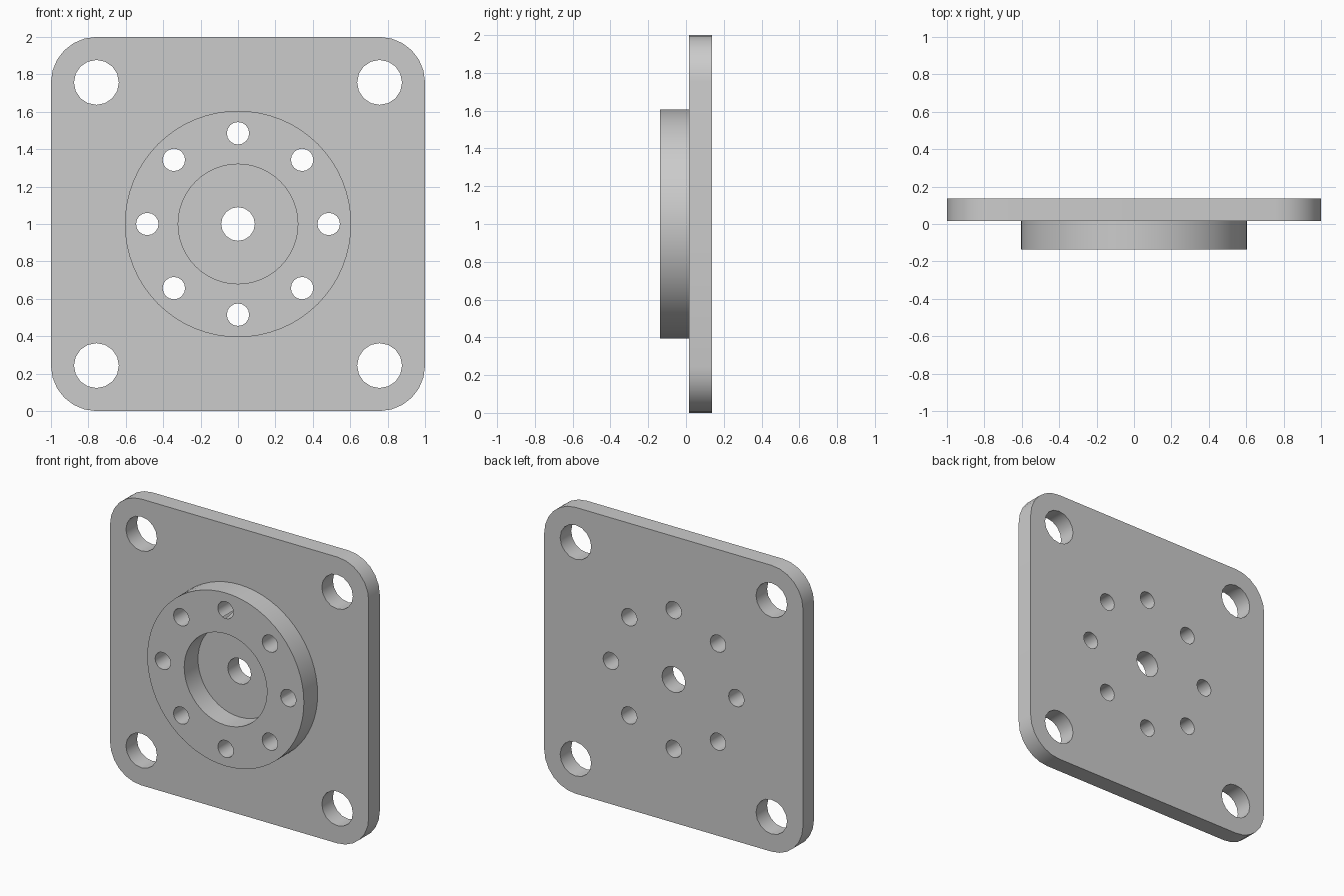
import bpy
import math
from mathutils import Matrix

if "Cube" in bpy.data.objects:
    bpy.data.objects.remove(bpy.data.objects["Cube"], do_unlink=True)

FRONT, SEAM, BACK = -0.137, 0.015, 0.137   # depth layers along y
CENTRE_Z = 1.0
BOLT_R = 0.485                             # bolt circle radius
CORNER = 0.757                             # corner hole offset

grey = bpy.data.materials.new("plain grey")
grey.use_nodes = True
grey.diffuse_color = (0.6, 0.6, 0.6, 1)
grey.node_tree.nodes["Principled BSDF"].inputs["Base Color"].default_value = (0.6, 0.6, 0.6, 1)


def disc(name, radius, y0, y1, sides, x=0, z=0):
    """Cylinder lying along y between two depths."""
    bpy.ops.mesh.primitive_cylinder_add(vertices=sides, radius=radius, depth=y1 - y0)
    ob = bpy.context.object
    ob.name = name
    ob.data.transform(Matrix.Translation((x, (y0 + y1) / 2, CENTRE_Z + z))
                      @ Matrix.Rotation(math.pi / 2, 4, "X"))
    ob.data.materials.append(grey)
    return ob


def apply(ob, mod):
    bpy.ops.object.select_all(action="DESELECT")
    ob.select_set(True)
    bpy.context.view_layer.objects.active = ob
    bpy.ops.object.modifier_apply(modifier=mod.name)


def drill(ob, radius, sides, spots):
    """Cut round through-holes at the given x, z offsets."""
    for x, z in spots:
        cutter = disc("hole_cutter", radius, FRONT - 0.1, BACK + 0.1, sides, x, z)
        mod = ob.modifiers.new("hole", "BOOLEAN")
        mod.operation, mod.solver, mod.object = "DIFFERENCE", "EXACT", cutter
        apply(ob, mod)
        bpy.data.objects.remove(cutter, do_unlink=True)


def smooth(ob):
    bpy.ops.object.select_all(action="DESELECT")
    ob.select_set(True)
    bpy.context.view_layer.objects.active = ob
    bpy.ops.object.shade_smooth_by_angle(angle=math.radians(40))


bolts = [(BOLT_R * math.cos(i * math.pi / 4), BOLT_R * math.sin(i * math.pi / 4))
         for i in range(8)]
corners = [(sx * CORNER, sz * CORNER) for sx in (-1, 1) for sz in (-1, 1)]

# Mounting plate: rounded square slab
outline = []
for k, (sx, sz) in enumerate([(1, 1), (-1, 1), (-1, -1), (1, -1)]):
    for j in range(7):
        a = (k + j / 6) * math.pi / 2
        outline.append((sx * CORNER + (1 - CORNER) * math.cos(a),
                        CENTRE_Z + sz * CORNER + (1 - CORNER) * math.sin(a)))
n = len(outline)
verts = [(x, y, z) for y in (SEAM, BACK) for x, z in outline]
faces = [list(range(n)), list(range(2 * n - 1, n - 1, -1))]
faces += [[i, i + n, (i + 1) % n + n, (i + 1) % n] for i in range(n)]
mesh = bpy.data.meshes.new("mounting_plate")
mesh.from_pydata(verts, [], faces)
mesh.materials.append(grey)
plate = bpy.data.objects.new("mounting_plate", mesh)
bpy.context.collection.objects.link(plate)
drill(plate, 0.12, 16, corners)
drill(plate, 0.06, 16, bolts)
drill(plate, 0.09, 16, [(0, 0)])
smooth(plate)

# Raised ring with a round recess that ends at the plate
ring = disc("raised_ring", 0.605, FRONT, SEAM, 64)
drill(ring, 0.32, 48, [(0, 0)])
drill(ring, 0.06, 16, bolts)
smooth(ring)
